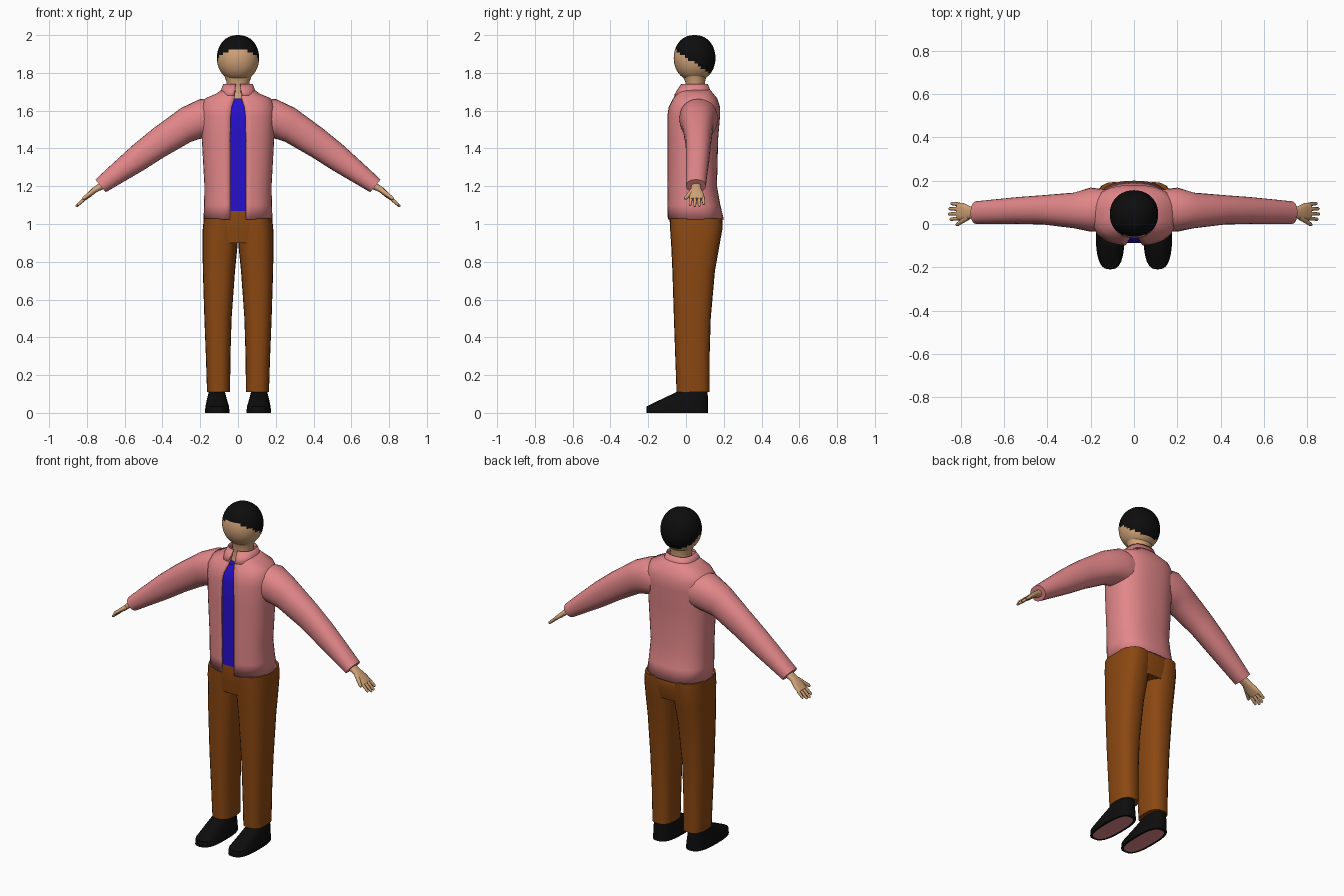
import bpy, bmesh, math
from mathutils import Vector

old = bpy.data.objects.get("Cube")
if old:
    bpy.data.objects.remove(old, do_unlink=True)


def material(name, rgb):
    m = bpy.data.materials.new(name)
    m.use_nodes = True
    m.diffuse_color = (*rgb, 1)
    m.node_tree.nodes["Principled BSDF"].inputs["Base Color"].default_value = (*rgb, 1)
    return m


PINK = material("pink cloth", (0.76, 0.24, 0.25))
BROWN = material("brown cloth", (0.26, 0.065, 0.006))
BLUE = material("blue cloth", (0.02, 0.005, 0.62))
SKIN = material("skin", (0.65, 0.37, 0.19))
BLACK = material("black", (0.004, 0.004, 0.004))


# A ring is (centre, side vector, depth vector, half width of front opening)
def flat_ring(z, rx, y0, y1, gap=0, cx=0):
    return (Vector((cx, (y0 + y1) / 2, z)), Vector((rx, 0, 0)),
            Vector((0, (y1 - y0) / 2, 0)), gap)


def arm_ring(top, bottom, y0, y1):
    t, b = Vector((top[0], 0, top[1])), Vector((bottom[0], 0, bottom[1]))
    centre = (t + b) / 2 + Vector((0, (y0 + y1) / 2, 0))
    return (centre, Vector((0, (y1 - y0) / 2, 0)), (t - b) / 2, 0)


def loft(bm, rings, n=24, p=2.5):
    """Skin a row of rounded-square rings; rings with a gap stay open in front."""
    is_open = rings[0][3] > 0
    rows = []
    for c, u, v, gap in rings:
        t0 = math.asin((gap / u.length) ** (p / 2)) if is_open else 0
        row = []
        for k in range(n):
            t = t0 + (2 * math.pi - 2 * t0) * k / (n - 1 if is_open else n)
            s, q = math.sin(t), -math.cos(t)
            s = math.copysign(abs(s) ** (2 / p), s)
            q = math.copysign(abs(q) ** (2 / p), q)
            row.append(bm.verts.new(c + u * s + v * q))
        rows.append(row)
    for a, b in zip(rows, rows[1:]):
        for k in range(n - 1 if is_open else n):
            j = (k + 1) % n
            bm.faces.new((a[k], a[j], b[j], b[k]))
    if not is_open:
        bm.faces.new(rows[0][::-1])
        bm.faces.new(rows[-1])


def tube(bm, a, b, r0, r1):
    """A rounded finger from a to b."""
    a, b = Vector(a), Vector(b)
    d = (b - a).normalized()
    u = (Vector((0, 1, 0)) - d * d.y).normalized()
    v = d.cross(u)
    loft(bm, [(a + (b - a) * f, u * r, v * r, 0)
              for f, r in ((0, r0), (0.9, r1), (1, r1 * 0.5))], n=8, p=2)


def finish(name, bm, mats, mirror=False, thickness=0, rule=None, angle=50):
    bm.normal_update()
    if rule:
        for f in bm.faces:
            f.material_index = rule(f)
    me = bpy.data.meshes.new(name)
    bm.to_mesh(me)
    bm.free()
    ob = bpy.data.objects.new(name, me)
    bpy.context.collection.objects.link(ob)
    for m in mats:
        me.materials.append(m)
    bpy.ops.object.select_all(action='DESELECT')
    ob.select_set(True)
    bpy.context.view_layer.objects.active = ob
    bpy.ops.object.shade_smooth_by_angle(angle=math.radians(angle))
    if mirror:
        ob.modifiers.new("mirror", 'MIRROR').use_mirror_merge = False
    if thickness:
        sol = ob.modifiers.new("thickness", 'SOLIDIFY')
        sol.thickness = thickness
    return ob


def build(name, rings, mats, n=24, p=2.5, **options):
    bm = bmesh.new()
    loft(bm, rings, n, p)
    return finish(name, bm, mats, **options)


# Jacket body, open down the front
jacket = [(1.025, .183, -.098, .2, .042), (1.1, .18, -.099, .182, .042),
          (1.2, .178, -.099, .164, .042), (1.45, .192, -.1, .17, .042),
          (1.57, .196, -.1, .18, .04), (1.62, .196, -.092, .18, .034),
          (1.665, .175, -.068, .165, .02), (1.69, .115, -.052, .145, .016),
          (1.72, .075, -.035, .12, .014)]
build("jacket", [flat_ring(*r) for r in jacket], [PINK], n=41, thickness=.008)

# Blue shirt just inside the jacket
shirt = [flat_ring(max(z, 1.07), rx - .014, y0 + .012, y1 - .014)
         for z, rx, y0, y1, gap in jacket[1:7]]
shirt[0] = flat_ring(1.07, .166, -.087, .17)
build("shirt", shirt, [BLUE], n=40)

# Folded collar
build("collar", [flat_ring(1.682, .1, -.064, .138, .024),
                 flat_ring(1.71, .09, -.047, .128, .016),
                 flat_ring(1.742, .078, -.025, .115, .012)],
      [PINK], n=33, thickness=.006)

# Sleeves
build("sleeves", [arm_ring((.11, 1.655), (.14, 1.46), -.03, .16),
                  arm_ring((.2, 1.662), (.205, 1.45), -.035, .168),
                  arm_ring((.3, 1.615), (.25, 1.435), -.02, .145),
                  arm_ring((.45, 1.505), (.39, 1.355), -.002, .133),
                  arm_ring((.56, 1.415), (.5, 1.285), 0, .125),
                  arm_ring((.68, 1.305), (.62, 1.215), 0, .113),
                  arm_ring((.755, 1.235), (.7, 1.168), 0, .105)],
      [PINK], p=2.2, mirror=True)

# Hands: palm, four fingers and a thumb
bm = bmesh.new()
loft(bm, [arm_ring((.727, 1.222), (.7, 1.19), .03, .078),
          arm_ring((.768, 1.193), (.748, 1.169), .024, .082),
          arm_ring((.795, 1.167), (.778, 1.145), .016, .096),
          arm_ring((.822, 1.139), (.81, 1.124), .018, .098)], n=16)
for i, reach in enumerate((.85, 1, .96, .75)):
    y = .026 + i * .0215
    tube(bm, (.808, y, 1.137), (.808 + .05 * reach, y + (i - 1.5) * .003, 1.137 - .045 * reach),
         .0095, .0075)
tube(bm, (.765, .032, 1.175), (.822, -.006, 1.132), .013, .009)
finish("hands", bm, [SKIN], mirror=True)

# Trousers: seat and two legs
build("trouser_seat", [flat_ring(.9, .176, -.074, .172), flat_ring(.97, .184, -.082, .19),
                       flat_ring(1.03, .177, -.088, .193), flat_ring(1.075, .165, -.083, .168)],
      [BROWN], n=32, p=2.6)
legs = [(.11, .042, .164, -.05, .125), (.3, .04, .17, -.057, .125),
        (.5, .034, .178, -.064, .131), (.75, .016, .186, -.072, .153),
        (.88, .003, .188, -.078, .176), (.97, .001, .187, -.084, .192),
        (1.03, .001, .181, -.086, .194)]
build("trouser_legs", [flat_ring(z, (b - a) / 2, y0, y1, cx=(a + b) / 2)
                       for z, a, b, y0, y1 in legs], [BROWN], p=2.6, mirror=True)

# Shoes with a pink sole inset
build("shoes", [flat_ring(0, .053, -.195, .1, cx=.11), flat_ring(0, .066, -.21, .117, cx=.11),
                flat_ring(.035, .062, -.208, .117, cx=.11),
                flat_ring(.075, .052, -.125, .116, cx=.112),
                flat_ring(.115, .042, -.04, .114, cx=.112)],
      [BLACK, PINK], p=2.7, mirror=True, angle=40,
      rule=lambda f: int(len(f.verts) > 4 and f.normal.z < 0))

# Neck
build("neck", [flat_ring(1.62, .07, -.03, .12), flat_ring(1.68, .062, -.012, .105),
               flat_ring(1.75, .06, -.003, .1), flat_ring(1.79, .075, -.02, .11)],
      [SKIN], p=2.1)


# Head, with short hair coloured above a sloping hairline
def is_hair(f):
    c = f.calc_center_median()
    return int(c.z > 1.938 or (c.y > -.055 and c.z > 1.882 - .7 * c.y))


head = []
for i in range(25):
    a = math.pi * (.02 + .96 * i / 24)
    r = math.sin(a) ** .88
    head.append(flat_ring(1.879 - .121 * math.cos(a), .112 * r, .045 - .11 * r, .045 + .111 * r))
build("head", head, [SKIN, BLACK], n=40, p=2.1, rule=is_hair)
